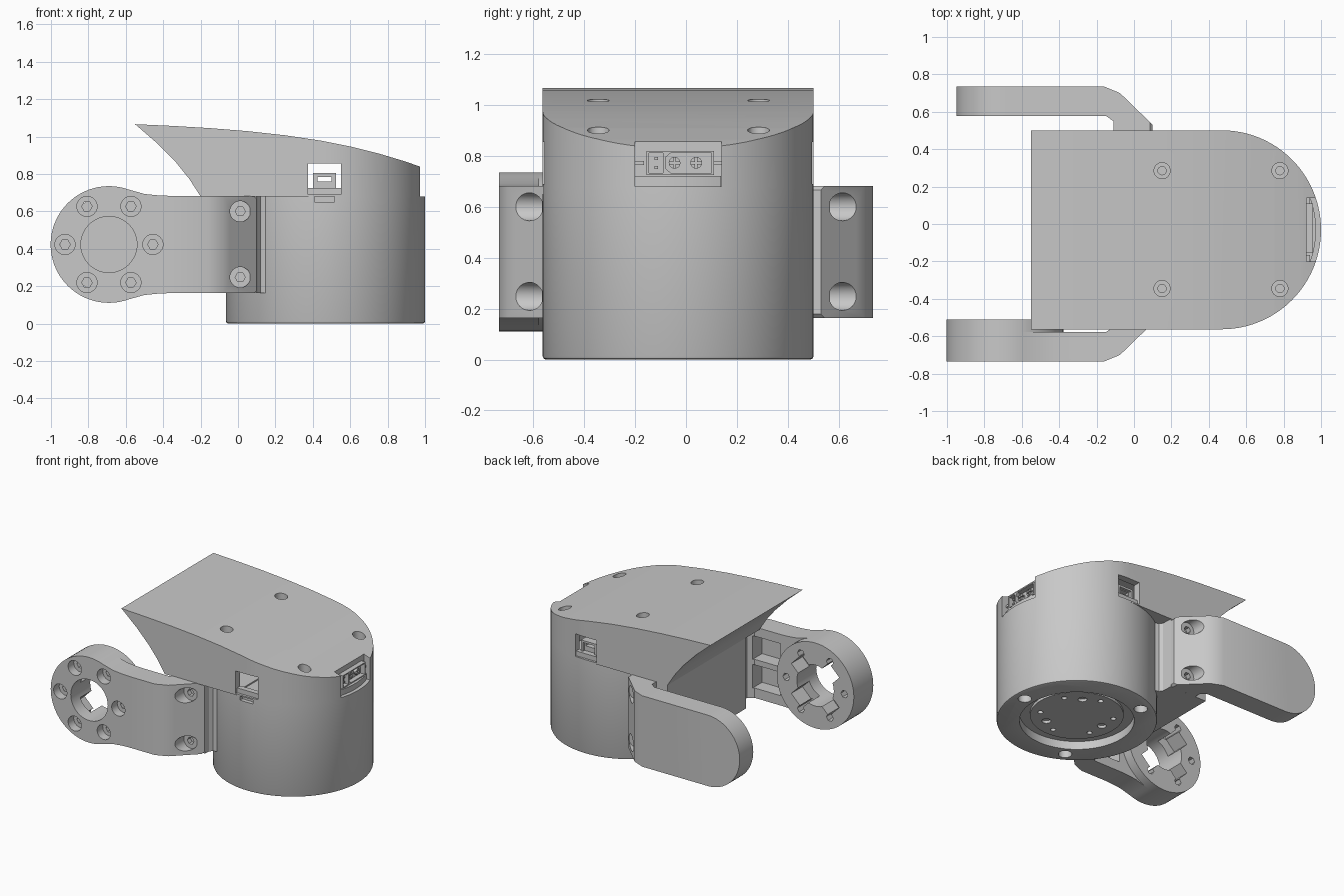
import bpy, bmesh
from math import sin, cos, pi, radians

cube = bpy.data.objects.get("Cube")
if cube:
    bpy.data.objects.remove(cube, do_unlink=True)

grey = bpy.data.materials.new("plain grey")
grey.use_nodes = True
grey.diffuse_color = (0.58, 0.58, 0.58, 1)
grey.node_tree.nodes["Principled BSDF"].inputs["Base Color"].default_value = (0.58, 0.58, 0.58, 1)

parts = []
CX, CY, R = 0.468, -0.031, 0.532   # main housing centre and radius
HX, HZ = -0.69, 0.423              # arm pivot


def prism(name, pts, axis, a, b):
    """Extrude a 2D outline along an axis from a to b."""
    place = {"X": lambda u, v, w: (w, u, v),
             "Y": lambda u, v, w: (u, w, v),
             "Z": lambda u, v, w: (u, v, w)}[axis]
    bm = bmesh.new()
    low = [bm.verts.new(place(u, v, a)) for u, v in pts]
    high = [bm.verts.new(place(u, v, b)) for u, v in pts]
    bm.faces.new(low)
    bm.faces.new(high)
    n = len(pts)
    for i in range(n):
        j = (i + 1) % n
        bm.faces.new((low[i], low[j], high[j], high[i]))
    bmesh.ops.recalc_face_normals(bm, faces=bm.faces)
    mesh = bpy.data.meshes.new(name)
    bm.to_mesh(mesh)
    bm.free()
    obj = bpy.data.objects.new(name, mesh)
    bpy.context.collection.objects.link(obj)
    return obj


def arc(u, v, r, start, end, n):
    return [(u + r * cos(radians(start + (end - start) * i / n)),
             v + r * sin(radians(start + (end - start) * i / n))) for i in range(n + 1)]


def rod(name, u, v, r, axis, a, b, n=32):
    return prism(name, arc(u, v, r, 0, 360, n)[:-1], axis, a, b)


def box(name, x0, x1, y0, y1, z0, z1):
    return prism(name, [(x0, y0), (x1, y0), (x1, y1), (x0, y1)], "Z", z0, z1)


def ring_of_rods(name, count, start, ring, r, a, b):
    spots = arc(CX, CY, ring, start, start + 360, count)[:-1]
    return [rod(name, u, v, r, "Z", a, b, 24) for u, v in spots]


def combine(obj, tools, operation="DIFFERENCE"):
    """Apply boolean tools to an object, then discard the tools."""
    for tool in tools:
        tool.hide_render = True
        mod = obj.modifiers.new("cut", "BOOLEAN")
        mod.operation, mod.solver, mod.object = operation, "EXACT", tool
    graph = bpy.context.evaluated_depsgraph_get()
    mesh = bpy.data.meshes.new_from_object(obj.evaluated_get(graph))
    obj.modifiers.clear()
    obj.data = mesh
    for tool in tools:
        bpy.data.objects.remove(tool, do_unlink=True)
    return obj


def keep(obj):
    parts.append(obj)
    return obj


# Upper housing: rounded plan intersected with the swept side profile
plan = [(-0.7, CY - R)] + arc(CX, CY, R, -90, 90, 48) + [(-0.7, CY + R)]
upper = keep(prism("upper_housing", plan, "Z", 0.68, 1.2))
side = [(-0.55, 1.066), (-0.35, 1.057), (-0.15, 1.045), (0.05, 1.029), (0.25, 1.007),
        (0.45, 0.977), (0.6, 0.947), (0.75, 0.91), (0.9, 0.865), (1.05, 0.812),
        (1.05, 0.6), (-0.16, 0.6), (-0.2, 0.68), (-0.26, 0.773), (-0.33, 0.86),
        (-0.43, 0.962)]
combine(upper, [prism("side_profile", side, "Y", -0.8, 0.8)], "INTERSECT")

# Hollow inside, window openings, rear socket recess and cover screw holes
cutters = [box("cavity", -0.05, 0.65, CY - 0.48, CY + 0.48, 0.7, 0.87),
           box("window", 0.375, 0.55, -0.8, 0.8, 0.69, 0.855),
           box("socket_recess", 0.922, 1.2, -0.2, 0.14, 0.6, 1.1)]
for x, top in ((0.15, 1.018), (0.78, 0.9)):
    for y in (-0.345, 0.285):
        cutters += [rod("head_hole", x, y, 0.043, "Z", top - 0.06, 1.2),
                    rod("shank_hole", x, y, 0.022, "Z", top - 0.12, 1.2)]
combine(upper, cutters)

# Lower drum with chamfered foot and output face
drum = keep(rod("lower_drum", CX, CY, R, "Z", 0, 0.68, 96))
bm = bmesh.new()
bm.from_mesh(drum.data)
rim = [e for e in bm.edges if all(v.co.z < 0.001 for v in e.verts)]
bmesh.ops.bevel(bm, geom=rim, offset=0.012, segments=2, affect="EDGES", profile=0.5)
bm.to_mesh(drum.data)
bm.free()
combine(drum, [rod("output_recess", CX, CY, 0.38, "Z", -0.1, 0.06, 64),
               box("front_notch", 0.41, 0.515, -0.7, CY - R + 0.03, 0.65, 0.8)]
        + ring_of_rods("foot_hole", 3, 0, 0.45, 0.045, -0.1, 0.1))

disc = keep(rod("output_disc", CX, CY, 0.31, "Z", 0.04, 0.1, 64))
combine(disc, ring_of_rods("large_hole", 3, 60, 0.215, 0.03, 0, 0.08)
        + ring_of_rods("small_hole", 6, 30, 0.245, 0.018, 0, 0.08))

# Block that carries both arms, blending into the drum
mount = [(-0.2, -0.41), (-0.11, -0.41), (-0.11, -0.5), (0.1, -0.525), (0.104, -0.485),
         (0.12, -0.462), (0.15, -0.454), (0.3, -0.454), (0.3, 0.392), (0.15, 0.392),
         (0.12, 0.4), (0.104, 0.423), (0.1, 0.5), (-0.2, 0.5)]
keep(prism("arm_mount", mount, "Z", 0.163, 0.68))

# Small side connector behind the window
port = keep(box("side_connector", 0.4, 0.525, 0.36, 0.465, 0.69, 0.805))
combine(port, [box("port_slot", 0.425, 0.5, 0.3, 0.5, 0.76, 0.785),
               box("port_mouth", 0.415, 0.51, 0.445, 0.5, 0.72, 0.79)])
for y in (-0.545, 0.445):
    keep(box("window_sill", 0.375, 0.55, y, y + 0.04, 0.685, 0.725))

# Rear power socket with two round pins
socket = keep(box("power_socket", 0.9, 0.957, -0.155, 0.11, 0.725, 0.82))
mouth = [(-0.08, 0.75), (-0.06, 0.733), (0.1, 0.733), (0.1, 0.812), (-0.06, 0.812), (-0.08, 0.795)]
combine(socket, [box("signal_mouth", 0.915, 1.1, -0.145, -0.09, 0.733, 0.812),
                 prism("power_mouth", mouth, "X", 0.915, 1.1)])
for y in (-0.045, 0.04):
    pin = keep(rod("power_pin", y, 0.773, 0.023, "X", 0.91, 0.945, 20))
    combine(pin, [box("pin_slot", 0.93, 1, y - 0.03, y + 0.03, 0.769, 0.777),
                  box("pin_slot", 0.93, 1, y - 0.004, y + 0.004, 0.74, 0.81)])
for z in (0.755, 0.79):
    keep(box("signal_pin", 0.91, 0.945, -0.123, -0.111, z - 0.006, z + 0.006))
sill = arc(CX, CY, 0.505, -19.5, 19.5, 12) + [(0.9, 0.138), (0.9, -0.2)]
keep(prism("socket_sill", sill, "Z", 0.675, 0.722))
for y in (-0.178, 0.128):
    keep(box("socket_ear", 0.9, 0.94, y - 0.022, y + 0.012, 0.765, 0.78))


def arm_plan(side):
    pts = [(-1.1, 0.735), (-0.16, 0.735), (-0.075, 0.7), (0.1, 0.53), (0.1, 0.49),
           (-0.11, 0.49), (-0.11, 0.55), (-0.15, 0.578), (-1.1, 0.578)]
    return [(x, y * side) for x, y in pts]


def make_arm(name, outline, side):
    arm = keep(prism(name, outline, "Y", -0.9, 0.9))
    combine(arm, [prism("arm_plan", arm_plan(side), "Z", -0.2, 1.2)], "INTERSECT")
    holes = []
    for z in (0.6, 0.248):
        holes += [rod("bolt_seat", 0.012, z, 0.055, "Y", 0.565 * side, 0.9 * side),
                  rod("bolt_hole", 0.012, z, 0.027, "Y", 0.53 * side, 0.9 * side, 6)]
    return combine(arm, holes)


tail = [(0.085, 0.163), (0.1, 0.178), (0.1, 0.667), (0.085, 0.682)]
neck = [(-0.5, 0.27), (-0.42, 0.262), (-0.36, 0.26)]

# Rear arm: plain rounded bar
make_arm("rear_arm", arc(HX, HZ, 0.2595, 90, 270, 32) + tail, 1)

# Front arm: pivot disc flowing into a narrower neck, with inner pockets
outline = ([(x, HZ + h) for x, h in reversed(neck)] + arc(HX, HZ, 0.312, 70, 290, 44)
           + [(x, HZ - h) for x, h in neck] + tail)
front = make_arm("front_arm", outline, -1)
combine(front, [box("pocket", -0.36, -0.14, -0.68, -0.5, z, z + 0.17) for z in (0.235, 0.445)])
hub = keep(rod("pivot_hub", HX, HZ, 0.312, "Y", -0.578, -0.51, 72))


def hub_cutters():
    tools = [rod("centre_hole", HX, HZ, 0.15, "Y", -0.9, -0.3, 48)]
    for i in range(6):
        t = i * pi / 3
        u, v = HX + 0.235 * cos(t), HZ + 0.235 * sin(t)
        tools += [rod("bolt_seat", u, v, 0.054, "Y", -0.9, -0.67, 24),
                  rod("bolt_hole", u, v, 0.028, "Y", -0.9, -0.3, 6)]
    # Cross slots on the inner face
    for i in range(4):
        t = radians(45 + 90 * i)
        d, s = (cos(t), sin(t)), (-sin(t) * 0.06, cos(t) * 0.06)
        slot = [(HX + d[0] * k + s[0] * m, HZ + d[1] * k + s[1] * m)
                for k, m in ((0.08, -1), (0.215, -1), (0.215, 1), (0.08, 1))]
        tools.append(prism("cross_slot", slot, "Y", -0.64, -0.3))
    return tools


for piece in (front, hub):
    combine(piece, hub_cutters())

# Shared finish
bpy.ops.object.select_all(action="DESELECT")
for obj in parts:
    obj.data.materials.clear()
    obj.data.materials.append(grey)
    obj.select_set(True)
bpy.context.view_layer.objects.active = parts[0]
bpy.ops.object.shade_smooth_by_angle(angle=radians(25))
